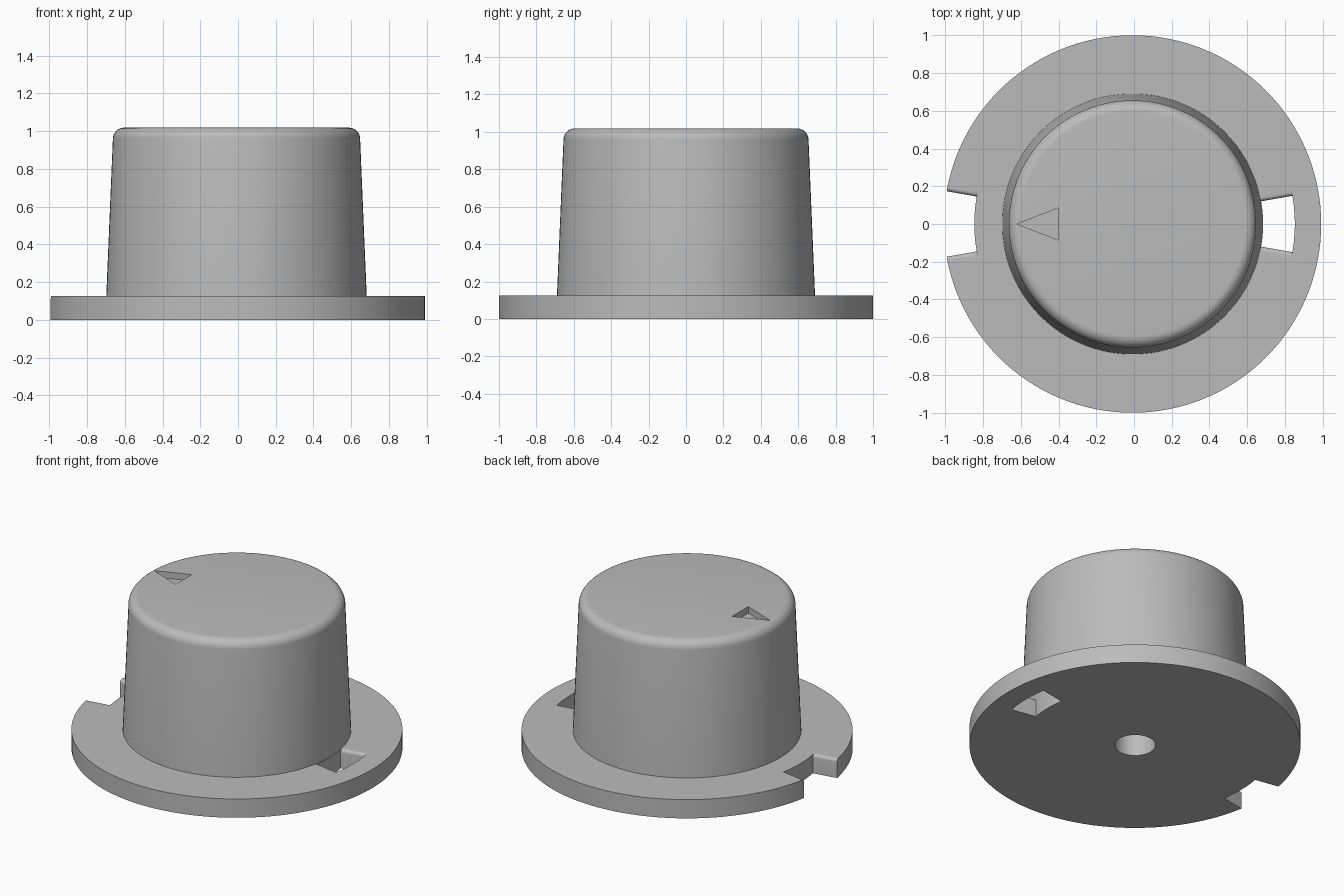
import bpy, bmesh
from math import sin, cos, asin, pi, radians

if "Cube" in bpy.data.objects:
    bpy.data.objects.remove(bpy.data.objects["Cube"], do_unlink=True)

CX = -0.008      # axis of the dial
SEG = 128

grey = bpy.data.materials.new("grey plastic")
grey.use_nodes = True
colour = (0.5, 0.5, 0.5, 1)
grey.diffuse_color = colour
grey.node_tree.nodes["Principled BSDF"].inputs["Base Color"].default_value = colour


def loft(name, rings):
    """Closed solid through rings of equal point count, capped at both ends."""
    bm = bmesh.new()
    loops = [[bm.verts.new(p) for p in ring] for ring in rings]
    n = len(loops[0])
    for a, b in zip(loops, loops[1:]):
        for i in range(n):
            j = (i + 1) % n
            bm.faces.new((a[i], a[j], b[j], b[i]))
    bm.faces.new(loops[0][::-1])
    bm.faces.new(loops[-1])
    bmesh.ops.recalc_face_normals(bm, faces=bm.faces)
    mesh = bpy.data.meshes.new(name)
    bm.to_mesh(mesh)
    bm.free()
    mesh.materials.append(grey)
    obj = bpy.data.objects.new(name, mesh)
    bpy.context.collection.objects.link(obj)
    return obj


def lathe(name, profile, seg=SEG):
    return loft(name, [[(CX + r * cos(2 * pi * i / seg), r * sin(2 * pi * i / seg), z)
                        for i in range(seg)] for r, z in profile])


def sector_cutter(name, centre, r_in, r_out, half=radians(10), fillet=0.02, top=0.125):
    """Radial slot cutter that flares to round the upper edges of its side walls."""
    levels = [(0, -0.1)]
    for k in range(7):
        t = k / 6 * pi / 2
        levels.append((fillet * (1 - cos(t)), top - fillet + fillet * sin(t)))
    levels.append((fillet, top + 0.05))
    steps = 16
    rings = []
    for d, z in levels:
        ring = []
        for r, way in ((r_in, 1), (r_out, -1)):
            a = half + asin(d / r)
            for i in range(steps + 1):
                t = centre + way * a * (2 * i / steps - 1)
                ring.append((CX + r * cos(t), r * sin(t), z))
        rings.append(ring)
    return loft(name, rings)


# Flange and tapered grip with a rounded top edge
R = 0.06
profile = [(1, 0), (1, 0.125), (0.69, 0.125)]
for k in range(9):
    t = radians(3) + k / 8 * radians(87)
    profile.append((0.595 + R * cos(t), 1.018 - R + R * sin(t)))
dial = lathe("dial_knob", profile)

# Rim notch, through slot, shaft hole and pointer recess
pointer = [(-0.62, 0), (-0.4, -0.085), (-0.4, 0.085)]
cutters = [
    sector_cutter("rim_notch_cutter", pi, 0.838, 1.2),
    sector_cutter("slot_cutter", 0, 0.692, 0.86),
    lathe("shaft_hole_cutter", [(0.124, -0.1), (0.124, 0.7)], 64),
    loft("pointer_cutter", [[(x, y, z) for x, y in pointer] for z in (0.975, 1.1)]),
]
bpy.ops.object.select_all(action='DESELECT')
bpy.context.view_layer.objects.active = dial
dial.select_set(True)
for cutter in cutters:
    cutter.hide_render = True
    mod = dial.modifiers.new(cutter.name, 'BOOLEAN')
    mod.operation = 'DIFFERENCE'
    mod.solver = 'EXACT'
    mod.object = cutter
    bpy.ops.object.modifier_apply(modifier=mod.name)
    bpy.data.objects.remove(cutter, do_unlink=True)

bpy.ops.object.shade_smooth_by_angle(angle=radians(30))
